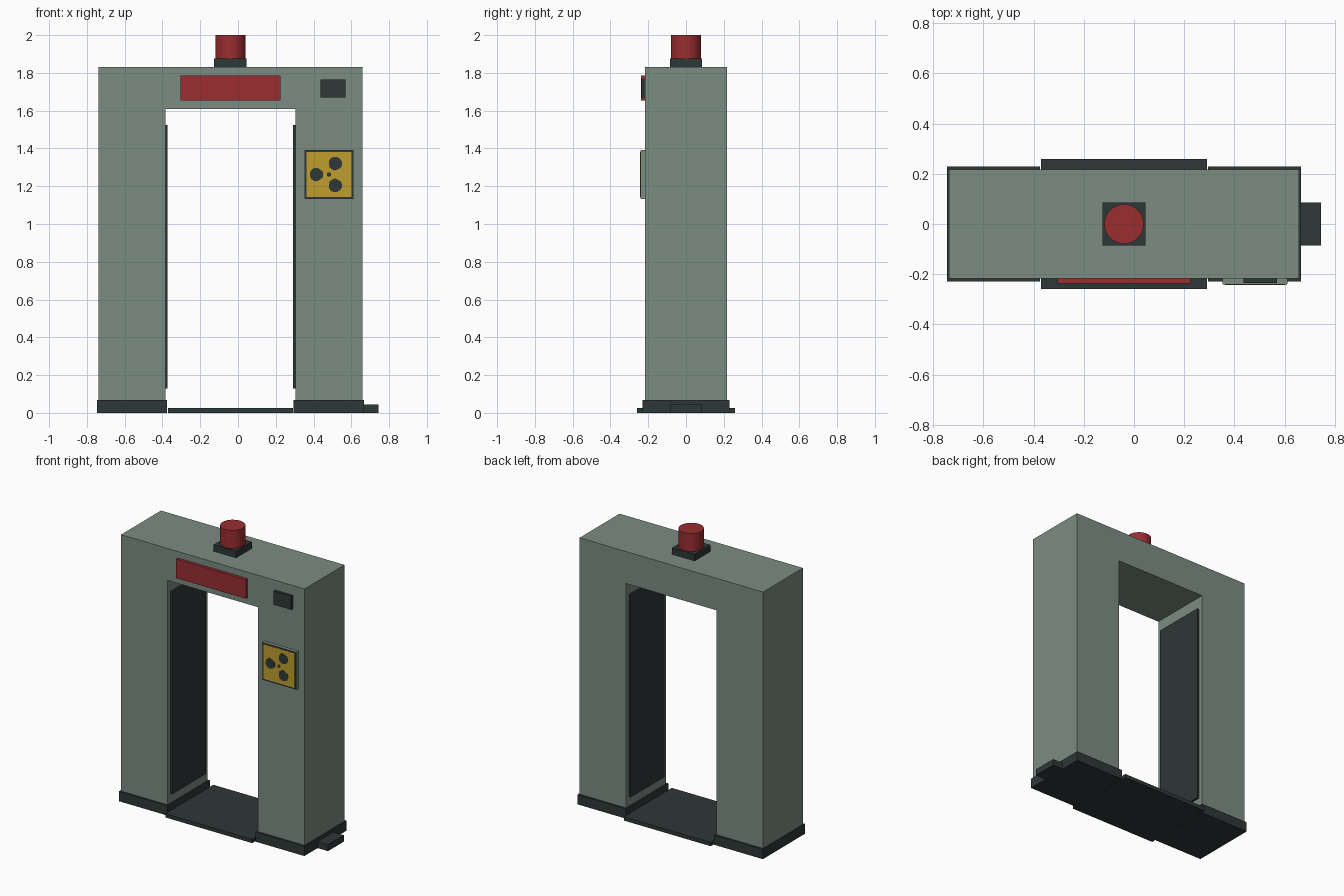
import bpy
import bmesh
import math

default = bpy.data.objects.get("Cube")
if default:
    bpy.data.objects.remove(default, do_unlink=True)


def material(name, rgb):
    mat = bpy.data.materials.new(name)
    mat.use_nodes = True
    colour = (*rgb, 1.0)
    mat.diffuse_color = colour
    bsdf = mat.node_tree.nodes["Principled BSDF"]
    bsdf.inputs["Base Color"].default_value = colour
    bsdf.inputs["Roughness"].default_value = 0.7
    return mat


GREEN = material("grey_green", (0.2, 0.265, 0.225))
DARK = material("charcoal", (0.028, 0.038, 0.038))
RED = material("signal_red", (0.32, 0.027, 0.03))
YELLOW = material("warning_yellow", (0.52, 0.34, 0.026))


def finish(name, bm, mat):
    bmesh.ops.recalc_face_normals(bm, faces=bm.faces)
    mesh = bpy.data.meshes.new(name)
    bm.to_mesh(mesh)
    bm.free()
    mesh.materials.append(mat)
    obj = bpy.data.objects.new(name, mesh)
    bpy.context.collection.objects.link(obj)
    return obj


def add_prism(bm, outline, y0, y1):
    """Extrude an x-z outline from y0 to y1."""
    face = bm.faces.new([bm.verts.new((x, y0, z)) for x, z in outline])
    new = bmesh.ops.extrude_face_region(bm, geom=[face])["geom"]
    verts = [v for v in new if isinstance(v, bmesh.types.BMVert)]
    bmesh.ops.translate(bm, verts=verts, vec=(0, y1 - y0, 0))


def prism(name, outline, y0, y1, mat):
    bm = bmesh.new()
    add_prism(bm, outline, y0, y1)
    return finish(name, bm, mat)


def box(name, x, y, z, mat):
    outline = [(x[0], z[0]), (x[1], z[0]), (x[1], z[1]), (x[0], z[1])]
    return prism(name, outline, y[0], y[1], mat)


MID = -0.04      # centre line of the gate
FRONT = -0.217   # front face of the gate
OUT, IN = 0.698, 0.345

# Gate: one inverted U with two posts and a beam
prism("gate_frame", [
    (MID - OUT, 0.01), (MID - OUT, 1.83), (MID + OUT, 1.83), (MID + OUT, 0.01),
    (MID + IN, 0.01), (MID + IN, 1.61), (MID - IN, 1.61), (MID - IN, 0.01),
], FRONT, -FRONT, GREEN)

# Post feet and inner detector panels, one per side
for side, s in (("right", -1), ("left", 1)):
    feet = sorted((MID + s * 0.335, MID + s * 0.706))
    box(side + "_foot", feet, (-0.23, 0.23), (0, 0.067), DARK)
    panel = sorted((MID + s * 0.332, MID + s * IN))
    box(side + "_inner_panel", panel, (-0.185, 0.185), (0.13, 1.525), DARK)

# Floor plate and cable box
box("floor_plate", (MID - 0.33, MID + 0.33), (-0.26, 0.26), (0, 0.026), DARK)
box("cable_box", (0.66, 0.745), (-0.086, 0.086), (0, 0.044), DARK)

# Front display and sensor
box("red_display", (-0.305, 0.225), (-0.237, FRONT), (1.655, 1.786), RED)
box("front_sensor", (0.437, 0.57), (-0.236, FRONT), (1.67, 1.764), DARK)

# Warning lamp
box("lamp_base", (MID - 0.086, MID + 0.086), (-0.086, 0.086), (1.83, 1.875), DARK)
bm = bmesh.new()
bmesh.ops.create_cone(bm, cap_ends=True, segments=32, radius1=0.079,
                      radius2=0.079, depth=0.125)
bmesh.ops.translate(bm, verts=bm.verts, vec=(MID, 0, 1.9375))
finish("lamp", bm, RED)

# Warning sign: backing box, dark border and yellow field
SX, SZ, HALF = 0.482, 1.262, 0.129


def sign_layer(name, half, y0, y1, mat):
    box(name, (SX - half, SX + half), (y0, y1), (SZ - half, SZ + half), mat)


sign_layer("sign_backing", HALF, -0.239, FRONT, GREEN)
sign_layer("sign_border", HALF - 0.001, -0.241, -0.239, DARK)
sign_layer("sign_field", HALF - 0.01, -0.2425, -0.241, YELLOW)

# Three-bladed symbol with a small hub
half_blade = [(0.032, 0.014), (0.048, 0.028), (0.064, 0.036),
              (0.082, 0.034), (0.095, 0.022), (0.101, 0.008)]
blade = half_blade + [(r, -w) for r, w in reversed(half_blade)]
bm = bmesh.new()
for i in range(3):
    a = math.pi / 3 + i * math.tau / 3
    c, s = math.cos(a), math.sin(a)
    add_prism(bm, [(SX + r * c - w * s, SZ + r * s + w * c) for r, w in blade],
              -0.2425, -0.244)
hub = [(SX + 0.012 * math.cos(k * math.tau / 12),
        SZ + 0.012 * math.sin(k * math.tau / 12)) for k in range(12)]
add_prism(bm, hub, -0.2425, -0.244)
finish("sign_symbol", bm, DARK)
